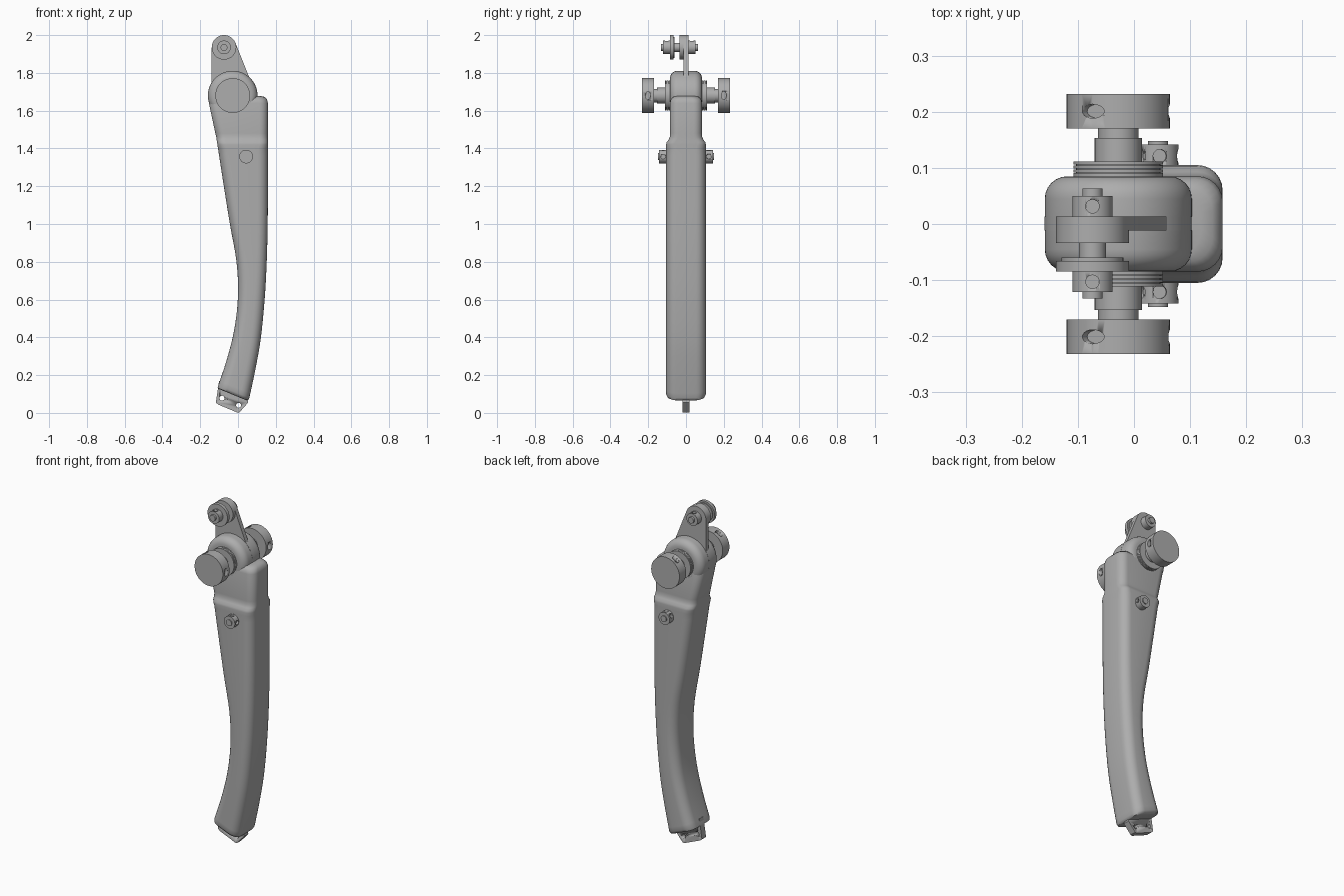
import bpy, bmesh, math
from mathutils import Vector, Matrix

if "Cube" in bpy.data.objects:
    bpy.data.objects.remove(bpy.data.objects["Cube"])

grey = bpy.data.materials.new("satin grey")
grey.use_nodes = True
COLOUR = (0.42, 0.42, 0.42, 1)
grey.diffuse_color = COLOUR
grey.node_tree.nodes["Principled BSDF"].inputs["Base Color"].default_value = COLOUR


def select(ob):
    bpy.ops.object.select_all(action='DESELECT')
    bpy.context.view_layer.objects.active = ob
    ob.select_set(True)


def finish(name, bm, bevel=0, angle=35):
    """Turn a bmesh into a shaded object, optionally with rounded edges."""
    bmesh.ops.recalc_face_normals(bm, faces=bm.faces)
    mesh = bpy.data.meshes.new(name)
    bm.to_mesh(mesh)
    bm.free()
    ob = bpy.data.objects.new(name, mesh)
    bpy.context.collection.objects.link(ob)
    mesh.materials.append(grey)
    select(ob)
    if bevel:
        mod = ob.modifiers.new("round", 'BEVEL')
        mod.width, mod.segments, mod.limit_method = bevel, 6, 'ANGLE'
        bpy.ops.object.modifier_apply(modifier=mod.name)
    bpy.ops.object.shade_smooth_by_angle(angle=math.radians(angle))
    return ob


def prism(name, outline, y0, y1, bevel=0):
    """Extrude an (x, z) outline from y0 to y1."""
    bm = bmesh.new()
    face = bm.faces.new([bm.verts.new((x, y0, z)) for x, z in outline])
    new = bmesh.ops.extrude_face_region(bm, geom=[face])["geom"]
    verts = [v for v in new if isinstance(v, bmesh.types.BMVert)]
    bmesh.ops.translate(bm, verts=verts, vec=(0, y1 - y0, 0))
    return finish(name, bm, bevel)


def arc(x, z, r, a0, a1, n):
    angles = [math.radians(a0 + (a1 - a0) * i / n) for i in range(n + 1)]
    return [(x + r * math.cos(a), z + r * math.sin(a)) for a in angles]


def disc(name, centre, r, y0, y1, bevel=0, n=48):
    return prism(name, arc(*centre, r, 0, 360, n)[:-1], y0, y1, bevel)


def cut(ob, cutter):
    mod = ob.modifiers.new("cut", 'BOOLEAN')
    mod.operation, mod.solver, mod.object = 'DIFFERENCE', 'EXACT', cutter
    select(ob)
    bpy.ops.object.modifier_apply(modifier=mod.name)
    bpy.data.objects.remove(cutter)


def radial_holes(ob, centre, r, y, angles, hole, stretch=1, depth=0.02):
    """Sink set-screw holes into the rim of a disc."""
    for a in angles:
        bm = bmesh.new()
        bmesh.ops.create_cone(bm, cap_ends=True, segments=20, radius1=hole,
                              radius2=hole, depth=depth * 2)
        # stretch around the rim, then tip the hole axis to the wanted angle
        turn = Matrix.Rotation(math.radians(90 - a), 4, 'Y')
        place = Matrix.Translation((centre[0], y, centre[1]))
        bm.transform(place @ turn @ Matrix.Translation((0, 0, r))
                     @ Matrix.Diagonal((stretch, 1, 1, 1)))
        cutter = finish("hole_cutter", bm)
        cutter.hide_render = True
        cut(ob, cutter)


def section(left, right, width, r, n=7):
    """Rounded rectangle spanning a left and right (x, z) point."""
    a, b = Vector((left[0], 0, left[1])), Vector((right[0], 0, right[1]))
    span = (b - a).length
    along = (b - a) / span
    pts = []
    for k, (u, v) in enumerate([(span - r, width - r), (r, width - r),
                                (r, r - width), (span - r, r - width)]):
        for i in range(n):
            t = math.radians(90 * (k + i / (n - 1)))
            p = a + along * (u + r * math.cos(t))
            pts.append((p.x, v + r * math.sin(t), p.z))
    return pts


def smooth_rows(rows, steps=4):
    """Catmull-Rom interpolation of the station rows."""
    out = []
    for i in range(len(rows) - 1):
        p = [Vector(rows[min(max(i + k, 0), len(rows) - 1)]) for k in (-1, 0, 1, 2)]
        for s in range(steps):
            t = s / steps
            out.append(0.5 * (2 * p[1] + (p[2] - p[0]) * t
                       + (2 * p[0] - 5 * p[1] + 4 * p[2] - p[3]) * t * t
                       + (3 * p[1] - p[0] - 3 * p[2] + p[3]) * t ** 3))
    return out + [Vector(rows[-1])]


# Curved leg body: left x, left z, right x, right z
LEG = [(-.105, .145, .06, .08), (-.06, .28, .09, .22), (-.02, .44, .12, .39),
       (0, .62, .141, .6), (-.008, .8, .152, .8), (-.043, 1, .157, 1),
       (-.075, 1.2, .158, 1.2), (-.106, 1.4, .158, 1.4)]
rings = [section((-.102, .127), (.046, .066), .085, .04),
         section((-.108, .132), (.054, .068), .098, .048)]
for lx, lz, rx, rz in smooth_rows(LEG):
    rings.append(section((lx, lz), (rx, rz), .105, .052))
# narrower neck and rounded shoulder: left x, right x, z, half width
for lx, rx, z, w in [(-.109, .158, 1.42, .105), (-.111, .158, 1.432, .103),
                     (-.113, .158, 1.445, .093), (-.115, .158, 1.46, .086),
                     (-.12, .158, 1.48, .085), (-.154, .158, 1.64, .085),
                     (-.15, .153, 1.66, .08), (-.135, .14, 1.673, .068),
                     (-.12, .12, 1.677, .055)]:
    rings.append(section((lx, z), (rx, z), w, .045))
bm = bmesh.new()
loops = [[bm.verts.new(p) for p in ring] for ring in rings]
for low, high in zip(loops, loops[1:]):
    for i in range(len(low)):
        j = (i + 1) % len(low)
        bm.faces.new((low[i], low[j], high[j], high[i]))
bm.faces.new(loops[0])
bm.faces.new(loops[-1])
finish("leg_body", bm, angle=50)

# Rounded hip head
HIP = (-.028, 1.68)
disc("hip_head", HIP, .131, -.085, .085, bevel=.04, n=64)

# Hip axle on both sides: washers, hub, shaft and end knob
for side, word in ((-1, "front"), (1, "back")):
    def axle(part, r, a, b):
        return disc(f"{word}_{part}", HIP, r, *sorted((side * a, side * b)))
    for i in range(4):
        y = .085 + i * .007
        axle(f"washer_{i + 1}", .08, y, y + .0055)
    axle("washer_core", .075, .08, .11)
    axle("hub", .042, .105, .153)
    axle("shaft", .036, .15, .175)
    knob = axle("knob", .092, .17, .232)
    radial_holes(knob, HIP, .092, side * .201, (0, 120, 240), .0125, 1.8)

# Upper lever plate, round at the top and flush inside the head
PIN = (-.074, 1.935)
lever = arc(*PIN, .065, 18, 180, 20) + [(-.139, 1.7), (.08, 1.7), (.062, 1.77)]
prism("lever_plate", lever, -.012, .013)
disc("head_rib", HIP, .1315, -.012, .013, n=64)
disc("lever_boss", PIN, .065, -.034, -.012)
disc("clevis_disc", PIN, .065, -.085, -.066)
disc("clevis_washer", PIN, .055, -.066, -.06)
disc("lever_spacer", PIN, .024, -.062, -.03)
disc("lever_pin", PIN, .018, -.133, .063)


def collar(name, centre, y0, y1, angles):
    ob = disc(name, centre, .036, y0, y1)
    radial_holes(ob, centre, .036, (y0 + y1) / 2, angles, .012, depth=.012)


for name, y0, y1 in (("front_lever_collar", -.121, -.085),
                     ("back_lever_collar", .013, .05)):
    collar(name, PIN, y0, y1, (90, 210, 330))

# Cross pin with collars through the upper leg
BOLT = (.043, 1.357)
disc("cross_pin", BOLT, .018, -.148, .148)
collar("front_cross_collar", BOLT, -.142, -.1, (0, 85, 150, 240))
collar("back_cross_collar", BOLT, .1, .142, (0, 85, 150, 240))

# Drilled ankle tab
tab = prism("ankle_tab", [(-.1, .17), (-.117, .055), (-.105, .044), (-.004, .002),
                          (.008, .003), (.054, .055), (.04, .11)], -.019, .019)
for x, z in ((-.085, .078), (.003, .04)):
    hole = disc("hole_cutter", (x, z), .013, -.1, .1, n=24)
    hole.hide_render = True
    cut(tab, hole)
